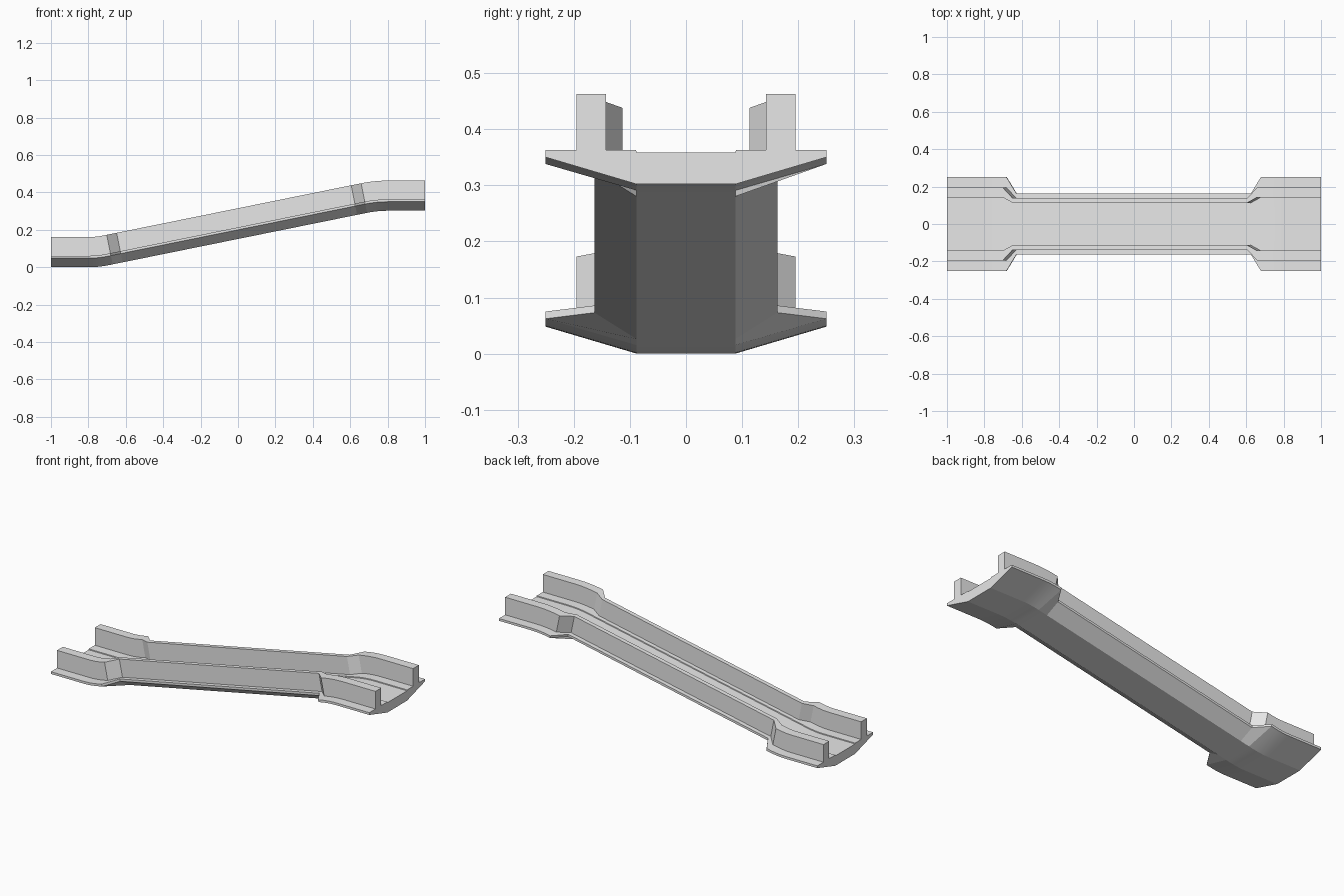
import bpy
import bmesh
import math

cube = bpy.data.objects.get("Cube")
if cube:
    bpy.data.objects.remove(cube)

RISE = 0.302                      # height gained from low end to high end
CORNER, HALF_BEND, STEPS = 0.745, 0.055, 5
SLOPE = RISE / (2 * CORNER)
TILT = math.atan(SLOPE)


def half_profile(wide):
    """Half cross-section (side, up) from the underside round to the floor."""
    edge, outer, inner = (0.25, 0.195, 0.143) if wide else (0.163, 0.138, 0.113)
    return [(0.088, 0), (edge, 0.048), (edge, 0.061), (outer, 0.061),
            (outer, 0.161), (inner, 0.161), (inner, 0.061),
            (0.089, 0.061), (0.088, 0.056)]


def bend(sign):
    """Stations (x, z, tilt, wide) along one rounded bend, low x to high x."""
    stations = []
    for i in range(STEPS + 1):
        t = i / STEPS             # 0 on the level end, 1 on the ramp
        x = -CORNER - HALF_BEND + 2 * HALF_BEND * t
        z = SLOPE * HALF_BEND * t * t
        stations.append((x, z, math.atan(SLOPE * t), True))
    if sign > 0:
        stations = [(-x, RISE - z, a, w) for x, z, a, w in reversed(stations)]
    return stations


def on_ramp(x, wide):
    return (x, RISE / 2 + SLOPE * x, TILT, wide)


# Path: level landing, bend, ramp with narrow waist, bend, level landing
path = [(-1, 0, 0, True)] + bend(-1)
path += [on_ramp(-0.67, True), on_ramp(-0.617, False), on_ramp(0.637, False)]
path += bend(1) + [(1, RISE, 0, True)]

# Sweep the mirrored section, kept square to the path
bm = bmesh.new()
rings = []
for x, z, tilt, wide in path:
    half = half_profile(wide)
    section = half + [(-y, h) for y, h in reversed(half)]
    rings.append([bm.verts.new((x - h * math.sin(tilt), y, z + h * math.cos(tilt)))
                  for y, h in section])
for a, b in zip(rings, rings[1:]):
    for i in range(len(a)):
        j = (i + 1) % len(a)
        bm.faces.new((a[i], a[j], b[j], b[i]))
bm.faces.new(rings[0])
bm.faces.new(rings[-1])
bmesh.ops.recalc_face_normals(bm, faces=bm.faces)

mesh = bpy.data.meshes.new("ramp_walkway")
bm.to_mesh(mesh)
bm.free()
walkway = bpy.data.objects.new("ramp_walkway", mesh)
bpy.context.collection.objects.link(walkway)

# Single plain grey
grey = bpy.data.materials.new("light_grey")
grey.use_nodes = True
colour = (0.8, 0.8, 0.8, 1)
grey.diffuse_color = colour
grey.node_tree.nodes["Principled BSDF"].inputs["Base Color"].default_value = colour
mesh.materials.append(grey)

# Smooth the bends, keep the edges of the section crisp
bpy.ops.object.select_all(action="DESELECT")
walkway.select_set(True)
bpy.context.view_layer.objects.active = walkway
bpy.ops.object.shade_smooth_by_angle(angle=math.radians(8))
